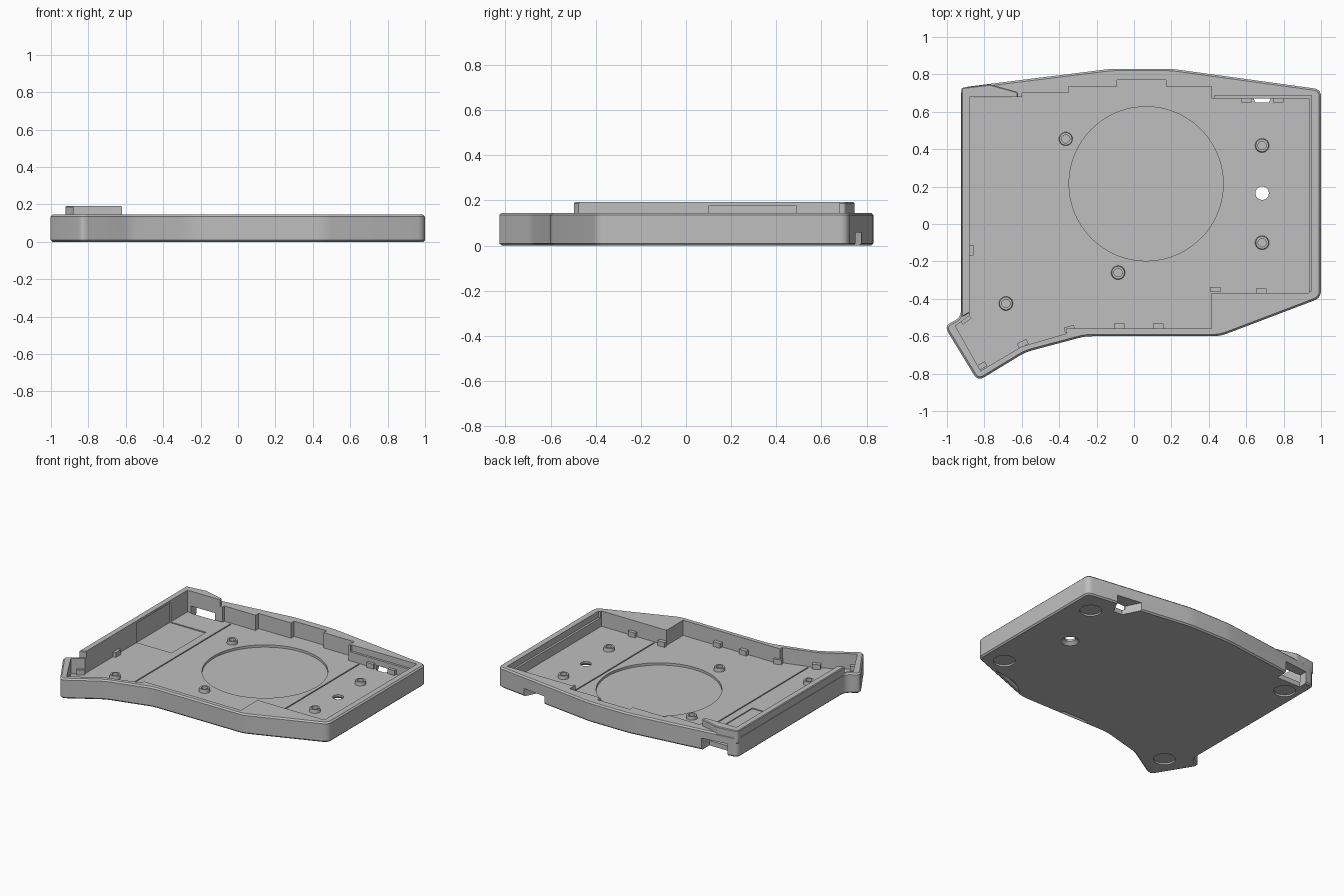
import bpy, bmesh, math
from mathutils import Vector

cube = bpy.data.objects.get("Cube")
if cube:
    bpy.data.objects.remove(cube, do_unlink=True)

grey = bpy.data.materials.new("plain grey plastic")
grey.use_nodes = True
colour = (0.52, 0.52, 0.52, 1)
grey.diffuse_color = colour
grey.node_tree.nodes["Principled BSDF"].inputs["Base Color"].default_value = colour


def make_object(name, bm):
    bmesh.ops.recalc_face_normals(bm, faces=bm.faces[:])
    mesh = bpy.data.meshes.new(name)
    bm.to_mesh(mesh)
    bm.free()
    mesh.materials.append(grey)
    obj = bpy.data.objects.new(name, mesh)
    bpy.context.collection.objects.link(obj)
    return obj


def rounded(points, setback, steps=5):
    """Replace each corner by a short curve."""
    result = []
    for i, p in enumerate(points):
        a = p + (points[i - 1] - p).normalized() * setback
        b = p + (points[(i + 1) % len(points)] - p).normalized() * setback
        for s in range(steps + 1):
            t = s / steps
            result.append(a * (1 - t) ** 2 + p * 2 * t * (1 - t) + b * t ** 2)
    return result


def inset(points, amount):
    """Move an anticlockwise outline inwards with mitred corners."""
    result = []
    for i, p in enumerate(points):
        d0 = (p - points[i - 1]).normalized()
        d1 = (points[(i + 1) % len(points)] - p).normalized()
        n0, n1 = Vector((-d0.y, d0.x)), Vector((-d1.y, d1.x))
        result.append(p + (n0 + n1) * (amount / (1 + n0.dot(n1))))
    return result


def prism(name, points, z0, z1, setback=0, chamfer=0):
    """Extruded outline with optional rounded corners and chamfered rims."""
    shape = [Vector(p) for p in points]
    if setback:
        shape = rounded(shape, setback)
    layers = [(shape, z0), (shape, z1)]
    if chamfer:
        small = inset(shape, chamfer)
        layers = [(small, z0), (shape, z0 + chamfer), (shape, z1 - chamfer), (small, z1)]
    bm = bmesh.new()
    rings = [[bm.verts.new((p.x, p.y, z)) for p in ring] for ring, z in layers]
    bm.faces.new(rings[0][::-1])
    bm.faces.new(rings[-1])
    for low, high in zip(rings, rings[1:]):
        for i in range(len(low)):
            bm.faces.new((low[i - 1], low[i], high[i], high[i - 1]))
    return make_object(name, bm)


def box(name, x0, x1, y0, y1, z0, z1):
    return prism(name, [(x0, y0), (x1, y0), (x1, y1), (x0, y1)], z0, z1)


def cylinder(name, x, y, r0, r1, z0, z1, sides=32):
    bm = bmesh.new()
    bmesh.ops.create_cone(bm, cap_ends=True, segments=sides, radius1=r0, radius2=r1, depth=z1 - z0)
    bmesh.ops.translate(bm, verts=bm.verts[:], vec=(x, y, (z0 + z1) / 2))
    return make_object(name, bm)


def volume(mesh):
    bm = bmesh.new()
    bm.from_mesh(mesh)
    result = bm.calc_volume()
    bm.free()
    return result


def combine(target, tool, operation='DIFFERENCE'):
    """Boolean that moves on to another solver when the result is not a sound solid."""
    before = volume(target.data)
    for solver in ('EXACT', 'MANIFOLD', 'FLOAT'):
        mod = target.modifiers.new("combine", 'BOOLEAN')
        mod.operation = operation
        mod.solver = solver
        mod.object = tool
        bpy.context.view_layer.update()
        graph = bpy.context.evaluated_depsgraph_get()
        mesh = bpy.data.meshes.new_from_object(target.evaluated_get(graph))
        target.modifiers.clear()
        if 0.2 * before < volume(mesh) < 1.2 * before:
            target.data = mesh
            break
    bpy.data.objects.remove(tool, do_unlink=True)


def smooth(obj):
    bpy.ops.object.select_all(action='DESELECT')
    obj.select_set(True)
    bpy.context.view_layer.objects.active = obj
    bpy.ops.object.shade_smooth_by_angle(angle=math.radians(25))


FLOOR, RIM, RAISED = 0.035, 0.145, 0.192

# Outer tray body
outline = [(-0.835, -0.84), (-0.58, -0.685), (-0.26, -0.6), (0.46, -0.6), (1.0, -0.395),
           (1.0, 0.72), (0.2, 0.83), (-0.12, 0.83), (-0.925, 0.73), (-0.925, -0.5), (-1.015, -0.545)]
tray = prism("case_tray", outline, 0, RIM, 0.04, 0.01)

# Raised wall along the left side and back left corner
raised = [(-0.923, -0.5), (-0.87, -0.47), (-0.87, 0.67), (-0.62, 0.67), (-0.62, 0.705),
          (-0.77, 0.747), (-0.923, 0.728)]
combine(tray, prism("raised_wall", raised, 0.1, RAISED, 0.012, 0.005), 'UNION')

# Main cavity with stepped back edge
cavity = [(-0.82, -0.785), (-0.6, -0.655), (-0.36, -0.585), (-0.36, -0.56), (0.415, -0.56), (0.415, -0.37),
          (0.935, -0.37), (0.935, 0.67), (0.415, 0.67), (0.415, 0.735), (0.17, 0.735), (0.17, 0.77),
          (-0.09, 0.77), (-0.09, 0.735), (-0.35, 0.735), (-0.35, 0.7), (-0.6, 0.7), (-0.6, 0.68),
          (-0.88, 0.68), (-0.88, -0.49), (-0.955, -0.545)]
combine(tray, prism("cavity_cutter", cavity, FLOOR, 0.3))

# Ledge around the right hand section
combine(tray, box("ledge_cutter", 0.43, 0.95, -0.358, 0.686, 0.1, 0.31))

# Round recess, seams and shallow side pocket in the floor
combine(tray, cylinder("round_recess_cutter", 0.065, 0.215, 0.412, 0.412, 0.018, 0.1, 96))
for x, low, high in ((-0.54, -0.625, 0.69), (0.505, -0.365, 0.665)):
    combine(tray, box("seam_cutter", x - 0.004, x + 0.004, low, high, 0.027, 0.06))
combine(tray, box("pocket_cutter", -0.889, -0.6, 0.1, 0.49, 0.028, 0.175))

# Flared cable opening and rectangular switch opening in the back wall
flare = [(0.65, 0.65), (0.72, 0.65), (0.795, 0.8), (0.575, 0.8)]
combine(tray, prism("cable_cutter", flare, -0.02, 0.058))
combine(tray, box("switch_cutter", -0.85, -0.66, 0.675, 0.8, -0.02, 0.085))

# Countersunk through hole
combine(tray, cylinder("hole_cutter", 0.685, 0.165, 0.036, 0.036, -0.05, 0.1))
combine(tray, cylinder("countersink_cutter", 0.685, 0.165, 0.062, 0.034, -0.003, 0.022))

# Foot recesses and latch slots underneath
for x, y in ((0.84, 0.56), (0.85, -0.31), (-0.81, 0.57), (-0.78, -0.62)):
    combine(tray, cylinder("foot_cutter", x, y, 0.072, 0.072, -0.05, 0.012))
combine(tray, box("latch_cutter", -0.08, 0.13, -0.585, -0.565, -0.05, 0.025))
latch = [(0.5, -0.56), (0.82, -0.437), (0.62, -0.475)]
combine(tray, prism("corner_latch_cutter", latch, -0.05, 0.03))
smooth(tray)

# Screw bosses with blind holes
for i, (x, y) in enumerate([(-0.365, 0.455), (-0.085, -0.26), (-0.685, -0.425), (0.685, 0.42), (0.685, -0.1)]):
    base = 0.015 if i == 0 else FLOOR - 0.005
    boss = cylinder(f"screw_boss_{i + 1}", x, y, 0.038, 0.034, base, 0.06)
    combine(boss, cylinder("boss_hole_cutter", x, y, 0.022, 0.022, FLOOR + 0.002, 0.1))
    smooth(boss)

# Small clips around the cavity edge: centre and turn
clips = [(0.68, -0.36, 0), (0.435, -0.35, 0), (0.13, -0.547, 0), (-0.08, -0.547, 0), (-0.345, -0.56, 15),
         (-0.595, -0.64, 25), (-0.815, -0.76, 30), (-0.9, -0.51, 35), (-0.873, -0.14, 90),
         (0.6, 0.663, 0), (0.77, 0.663, 0)]
for i, (x, y, turn) in enumerate(clips):
    clip = box(f"edge_clip_{i + 1}", -0.028, 0.028, -0.014, 0.014, FLOOR - 0.005, 0.07)
    clip.location = Vector((x, y, 0))
    clip.rotation_euler.z = math.radians(turn)
